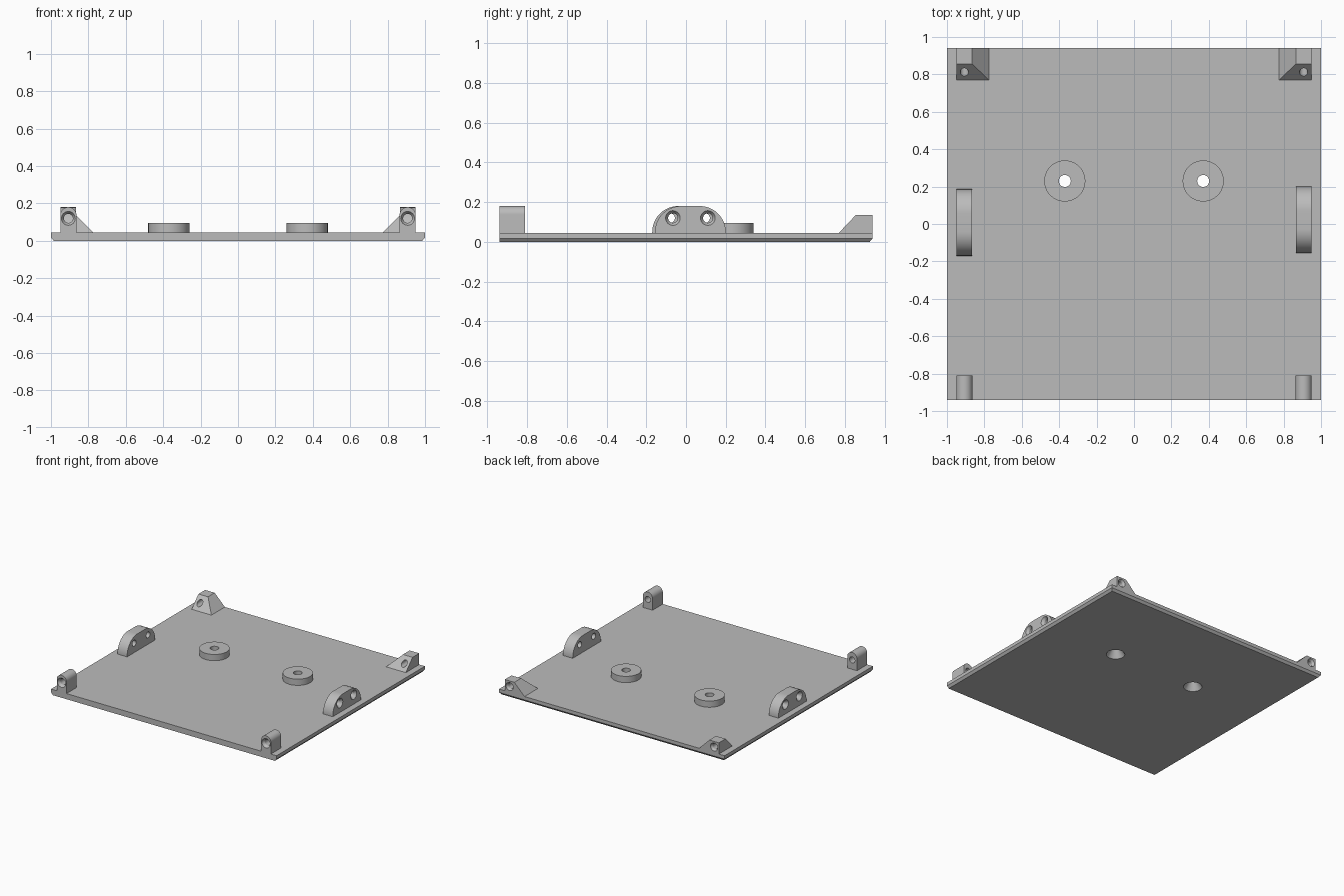
import bpy, bmesh, math
from mathutils import Matrix, Vector

old = bpy.data.objects.get("Cube")
if old:
    bpy.data.objects.remove(old, do_unlink=True)

GREY = (0.5, 0.5, 0.5, 1)
mat = bpy.data.materials.new("plain grey")
mat.use_nodes = True
mat.diffuse_color = GREY
mat.node_tree.nodes["Principled BSDF"].inputs["Base Color"].default_value = GREY

TOP = 0.045      # plate surface
SINK = 0.01      # overlap of parts into the plate


def make(name, bm):
    bmesh.ops.recalc_face_normals(bm, faces=bm.faces)
    mesh = bpy.data.meshes.new(name)
    bm.to_mesh(mesh)
    bm.free()
    mesh.materials.append(mat)
    ob = bpy.data.objects.new(name, mesh)
    bpy.context.collection.objects.link(ob)
    return ob


def hull(name, points):
    bm = bmesh.new()
    bmesh.ops.convex_hull(bm, input=[bm.verts.new(p) for p in points])
    bmesh.ops.dissolve_limit(bm, angle_limit=0.01, verts=bm.verts, edges=bm.edges)
    return make(name, bm)


def arch(width, height, r, steps=16):
    """Profile with rounded upper corners, centred on zero."""
    h = width / 2
    pts = [(-h, TOP - SINK), (h, TOP - SINK)]
    for side, start in ((1, 0), (-1, math.pi / 2)):
        for i in range(steps + 1):
            a = start + i * math.pi / 2 / steps
            pts.append((side * (h - r) + r * math.cos(a), height - r + r * math.sin(a)))
    return pts


def spin(name, start, axis, profile):
    """Turned solid from (distance, radius) pairs along an axis."""
    axis = Vector(axis)
    m = Matrix.Translation(start) @ axis.to_track_quat('Z', 'Y').to_matrix().to_4x4()
    bm = bmesh.new()
    n = 40
    rings = [[bm.verts.new(m @ Vector((r * math.cos(2 * math.pi * i / n),
                                       r * math.sin(2 * math.pi * i / n), d)))
              for i in range(n)] for d, r in profile]
    for a, b in zip(rings, rings[1:]):
        for i in range(n):
            j = (i + 1) % n
            bm.faces.new((a[i], a[j], b[j], b[i]))
    bm.faces.new(rings[0])
    bm.faces.new(rings[-1])
    return make(name, bm)


def screw_hole(start, axis):
    """Countersunk hole that opens at the start point."""
    return spin("cutter", start, axis, [(-0.01, 0.037), (0, 0.037), (0.02, 0.024), (0.3, 0.024)])


def cut(ob, cutters):
    bpy.context.view_layer.objects.active = ob
    for c in cutters:
        mod = ob.modifiers.new("hole", 'BOOLEAN')
        mod.operation = 'DIFFERENCE'
        mod.solver = 'EXACT'
        mod.object = c
        bpy.ops.object.modifier_apply(modifier=mod.name)
        bpy.data.objects.remove(c, do_unlink=True)


def boss_hole(s):
    return spin("cutter", (s * 0.37, 0.23, 0), (0, 0, 1),
                [(-0.01, 0.068), (0, 0.068), (0.06, 0.032), (0.2, 0.032)])


parts = []

# Base plate, bevelled under the sides and back
plate = hull("base_plate",
             [(s * x, y, z) for s in (-1, 1) for x, back, z in
              ((0.985, 0.925, 0), (1, 0.94, 0.018), (1, 0.94, TOP)) for y in (-0.94, back)])
cut(plate, [boss_hole(s) for s in (-1, 1)])
parts.append(plate)

for s, side in ((-1, "right"), (1, "left")):
    # Round boss around each plate hole
    boss = spin(side + "_boss", (s * 0.37, 0.23, TOP - SINK), (0, 0, 1), [(0, 0.11), (0.06, 0.11)])
    cut(boss, [boss_hole(s)])

    # Front lug with a rounded top
    front = hull(side + "_front_lug", [(s * 0.907 + u, y, z) for u, z in arch(0.086, 0.18, 0.0425)
                                       for y in (-0.94, -0.81)])
    cut(front, [screw_hole((s * 0.907, -0.94, 0.12), (0, 1, 0))])

    # Side lug with two holes
    mid = 0.015 + s * 0.007
    lug = hull(side + "_side_lug", [(s * x, mid + u, z) for u, z in arch(0.356, 0.18, 0.13)
                                    for x in (0.865, 0.95)])
    cut(lug, [screw_hole((s * 0.95, mid + d, 0.12), (-s, 0, 0)) for d in (-0.088, 0.088)])

    # Rear bracket, sloping to the front and to the middle
    z0 = TOP - SINK
    rear = hull(side + "_rear_bracket",
                [(s * x, y, z) for z, inner, front_y in ((z0, 0.765, 0.76), (0.135, 0.865, 0.855))
                 for x in (inner, 0.95) for y in (front_y, 0.94)])
    cut(rear, [spin("cutter", (s * 0.907, 0.94, 0.09), (0, -1, 0),
                    [(-0.01, 0.032), (0, 0.032), (0.016, 0.022), (0.3, 0.022)])])
    parts += [boss, front, lug, rear]

# Smooth curves, sharp edges
for ob in parts:
    bpy.ops.object.select_all(action='DESELECT')
    ob.select_set(True)
    bpy.context.view_layer.objects.active = ob
    bpy.ops.object.shade_smooth_by_angle(angle=math.radians(30))
